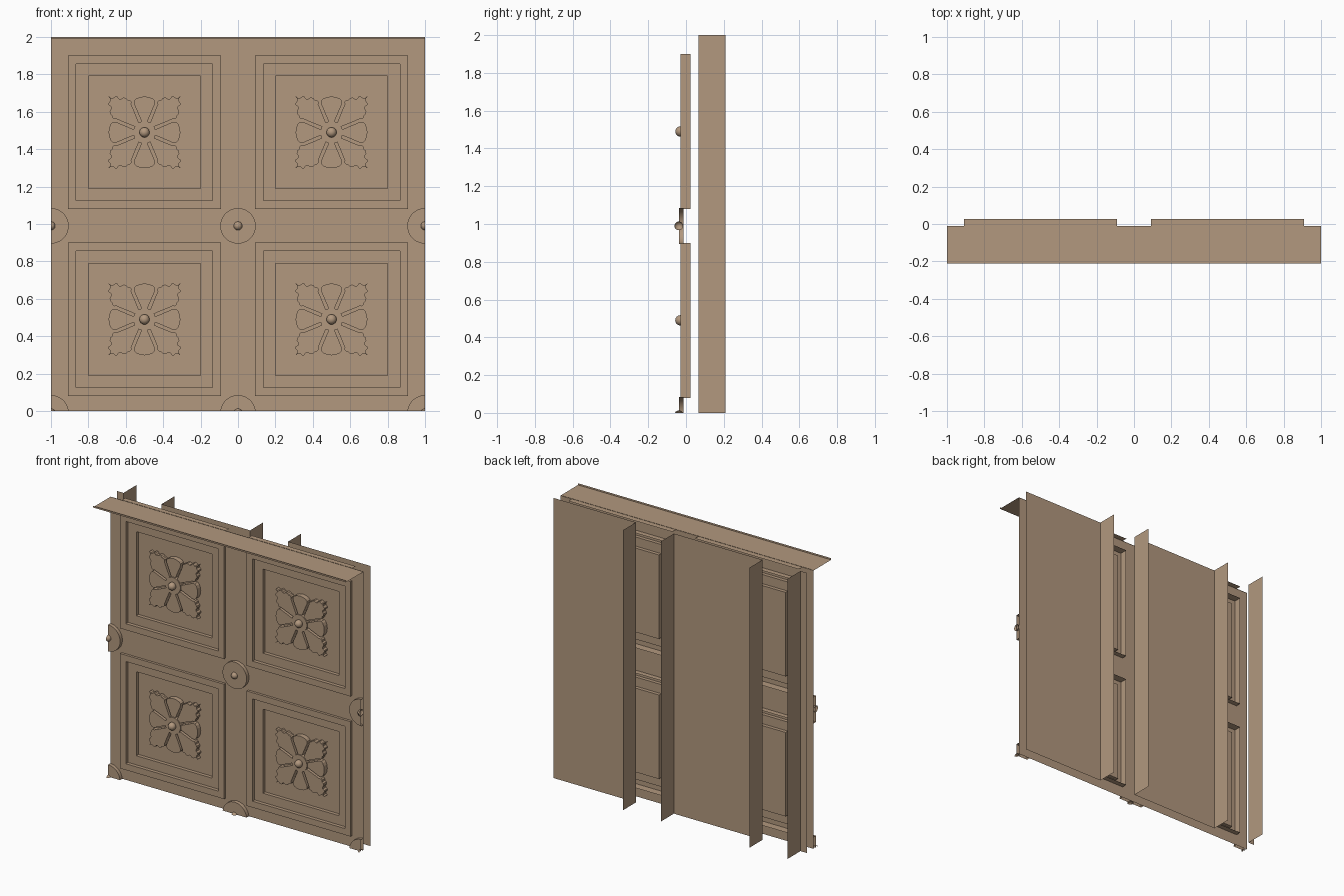
import bpy, bmesh, math
from mathutils import Vector, Matrix

if "Cube" in bpy.data.objects:
    bpy.data.objects.remove(bpy.data.objects["Cube"])

tan = bpy.data.materials.new("tan_plaster")
tan.diffuse_color = (0.445, 0.314, 0.209, 1)
tan.use_nodes = True
tan.node_tree.nodes["Principled BSDF"].inputs["Base Color"].default_value = tan.diffuse_color

CENTRES = [(x, z) for x in (-0.5, 0.5) for z in (0.49, 1.49)]


def finish(name, bm, smooth=False):
    me = bpy.data.meshes.new(name)
    bm.to_mesh(me)
    bm.free()
    me.materials.append(tan)
    ob = bpy.data.objects.new(name, me)
    bpy.context.collection.objects.link(ob)
    if smooth:
        bpy.ops.object.select_all(action='DESELECT')
        ob.select_set(True)
        bpy.context.view_layer.objects.active = ob
        bpy.ops.object.shade_smooth_by_angle(angle=math.radians(40))
    return ob


def face(bm, pts):
    return bm.faces.new([bm.verts.new(p) for p in pts])


def wall(bm, x0, x1, z0, z1, y):
    """Upright sheet facing the front."""
    face(bm, [(x0, y, z0), (x1, y, z0), (x1, y, z1), (x0, y, z1)])


def prism(bm, pts, y_front, y_back):
    """Outline in x/z with a front face and side walls."""
    n = len(pts)
    f = [bm.verts.new((x, y_front, z)) for x, z in pts]
    b = [bm.verts.new((x, y_back, z)) for x, z in pts]
    bm.faces.new(f)
    for i in range(n):
        j = (i + 1) % n
        bm.faces.new((f[i], b[i], b[j], f[j]))


def circle(cx, cz, r, n=40):
    return [(cx + r * math.cos(2 * math.pi * i / n),
             cz + r * math.sin(2 * math.pi * i / n)) for i in range(n)]


def ball(bm, x, y, z, r):
    bmesh.ops.create_uvsphere(bm, u_segments=20, v_segments=12, radius=r,
                              matrix=Matrix.Translation((x, y, z)))


# Front sheet with four square openings
bm = bmesh.new()
xs = [-1, -0.91, -0.09, 0.09, 0.91, 1]
zs = [0, 0.08, 0.9, 1.08, 1.9, 1.99]
for i in range(5):
    for j in range(5):
        if i % 2 == 0 or j % 2 == 0:
            wall(bm, xs[i], xs[i + 1], zs[j], zs[j + 1], -0.012)
bmesh.ops.remove_doubles(bm, verts=bm.verts, dist=0.0001)
bmesh.ops.dissolve_limit(bm, angle_limit=0.01, verts=bm.verts, edges=bm.edges)
finish("front_sheet", bm)

# Coffers: raised frame stepping down to a sunken centre panel
bm = bmesh.new()
steps = [(0.41, 0.025), (0.41, -0.03), (0.365, -0.03),
         (0.365, -0.005), (0.30, -0.005), (0.30, 0.02)]
for cx, cz in CENTRES:
    rings = [[bm.verts.new((cx + sx * h, y, cz + sz * h))
              for sx, sz in ((-1, -1), (1, -1), (1, 1), (-1, 1))]
             for h, y in steps]
    for a, b in zip(rings, rings[1:]):
        for i in range(4):
            j = (i + 1) % 4
            bm.faces.new((a[i], a[j], b[j], b[i]))
    bm.faces.new(rings[-1])
finish("coffers", bm)

# Rosettes: four rounded petals and four scalloped corner leaves
half_petal = [(0.05, 0.012), (0.153, 0.056), (0.168, 0.056), (0.180, 0.045),
              (0.188, 0.026), (0.192, 0.0)]
half_leaf = [(0.046, 0.028), (0.150, 0.071), (0.164, 0.070), (0.172, 0.078),
             (0.174, 0.090), (0.184, 0.099), (0.186, 0.112), (0.178, 0.126),
             (0.180, 0.138), (0.192, 0.146), (0.193, 0.156), (0.182, 0.168),
             (0.183, 0.180), (0.192, 0.190)]
petal = half_petal + [(x, -z) for x, z in half_petal[-2::-1]]
leaf = half_leaf + [(z, x) for x, z in half_leaf[::-1]]
bm = bmesh.new()
for cx, cz in CENTRES:
    for q in range(4):
        c, s = round(math.cos(q * math.pi / 2)), round(math.sin(q * math.pi / 2))
        for outline in (petal[::-1], leaf):
            prism(bm, [(cx + c * x - s * z, cz + s * x + c * z)
                       for x, z in outline], -0.015, 0.02)
bmesh.ops.recalc_face_normals(bm, faces=bm.faces)
finish("rosette_leaves", bm)

# Rosette hubs and knobs
bm = bmesh.new()
for cx, cz in CENTRES:
    prism(bm, circle(cx, cz, 0.06), -0.022, 0.02)
    ball(bm, cx, -0.03, cz, 0.027)
bmesh.ops.recalc_face_normals(bm, faces=bm.faces)
finish("rosette_hubs", bm, True)

# Medallions at the crossings, trimmed at the sheet edges
bm = bmesh.new()
for x in (-1, 0, 1):
    for z in (-0.01, 0.99):
        prism(bm, circle(x, z, 0.095), -0.038, -0.012)
        ball(bm, x, -0.038, z, 0.023)
bmesh.ops.recalc_face_normals(bm, faces=bm.faces)
for co, no in (((1, 0, 0), (1, 0, 0)), ((-1, 0, 0), (-1, 0, 0)),
               ((0, 0, 0), (0, 0, -1))):
    bmesh.ops.bisect_plane(bm, geom=bm.verts[:] + bm.edges[:] + bm.faces[:],
                           plane_co=Vector(co), plane_no=Vector(no),
                           clear_outer=True)
finish("medallions", bm, True)

# Top ledge with two tabs behind and a small front lip
bm = bmesh.new()
outline = [(-1, -0.21), (1, -0.21), (1, -0.01), (0.91, -0.01), (0.91, 0.028),
           (0.09, 0.028), (0.09, -0.01), (-0.09, -0.01), (-0.09, 0.028),
           (-0.91, 0.028), (-0.91, -0.01), (-1, -0.01)]
face(bm, [(x, y, 1.988) for x, y in outline])
wall(bm, -1, 1, 1.988, 2.0, -0.21)
finish("top_ledge", bm)

# Rear deck: upright sheets with fins turned backwards
bm = bmesh.new()
for x0, x1 in ((-1, -0.95), (-0.65, 0.05), (0.35, 1)):
    wall(bm, x0, x1, 0, 2, 0.065)
for x in (-0.95, -0.65, 0.05, 0.35):
    face(bm, [(x, 0.065, 0), (x, 0.21, 0), (x, 0.21, 2), (x, 0.065, 2)])
bmesh.ops.remove_doubles(bm, verts=bm.verts, dist=0.0001)
finish("rear_deck", bm)
